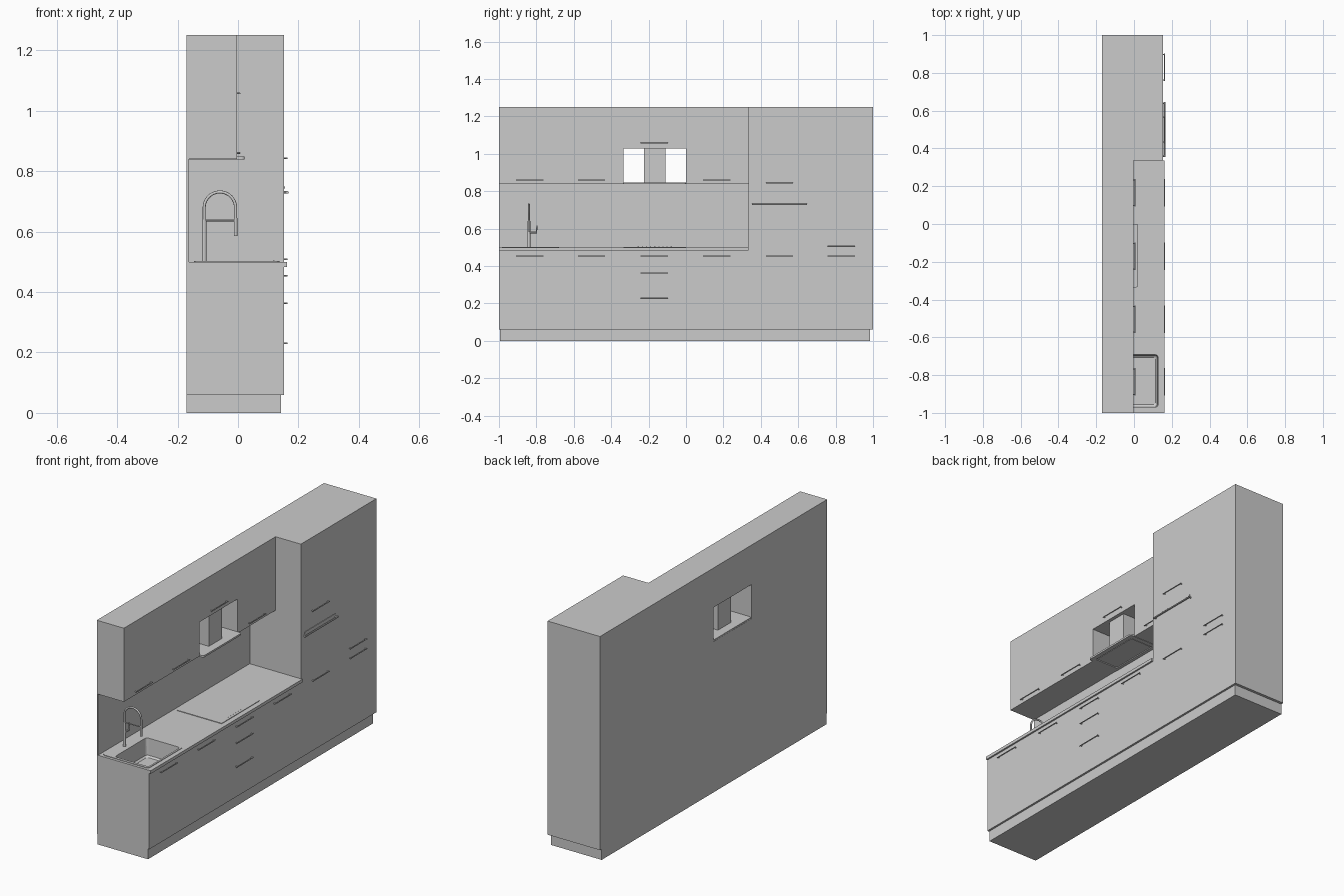
import bpy, bmesh, math
from mathutils import Vector

if "Cube" in bpy.data.objects:
    bpy.data.objects.remove(bpy.data.objects["Cube"])


def make_object(name, bm):
    bmesh.ops.recalc_face_normals(bm, faces=bm.faces)
    me = bpy.data.meshes.new(name)
    bm.to_mesh(me)
    bm.free()
    ob = bpy.data.objects.new(name, me)
    bpy.context.collection.objects.link(ob)
    return ob


def box(name, x0, x1, y0, y1, z0, z1):
    bm = bmesh.new()
    bmesh.ops.create_cube(bm, size=1)
    for v in bm.verts:
        v.co = ((x0 + x1) / 2 + v.co.x * (x1 - x0),
                (y0 + y1) / 2 + v.co.y * (y1 - y0),
                (z0 + z1) / 2 + v.co.z * (z1 - z0))
    return make_object(name, bm)


def rounded_rect(x0, x1, y0, y1, r, n=5):
    pts = []
    corners = [(x1 - r, y1 - r), (x0 + r, y1 - r), (x0 + r, y0 + r), (x1 - r, y0 + r)]
    for k, (cx, cy) in enumerate(corners):
        for i in range(n + 1):
            a = math.pi / 2 * (k + i / n)
            pts.append((cx + r * math.cos(a), cy + r * math.sin(a)))
    return pts


def loft(name, sections, cap_start=True, cap_end=True):
    """Skin a stack of (outline, z) sections."""
    bm = bmesh.new()
    rings = [[bm.verts.new((x, y, z)) for x, y in pts] for pts, z in sections]
    for a, b in zip(rings, rings[1:]):
        for i in range(len(a)):
            j = (i + 1) % len(a)
            bm.faces.new((a[i], a[j], b[j], b[i]))
    if cap_start:
        bm.faces.new(rings[0])
    if cap_end:
        bm.faces.new(rings[-1])
    return make_object(name, bm)


def tube(name, points, radius, sides=2):
    cu = bpy.data.curves.new(name, 'CURVE')
    cu.dimensions = '3D'
    cu.bevel_depth = radius
    cu.bevel_resolution = sides
    cu.use_fill_caps = True
    sp = cu.splines.new('POLY')
    sp.points.add(len(points) - 1)
    for p, co in zip(sp.points, points):
        p.co = (*co, 1)
    sp.use_smooth = len(points) > 4
    ob = bpy.data.objects.new(name, cu)
    bpy.context.collection.objects.link(ob)
    return ob


def handle(x, y, z, half=0.073, out=0.0095, r=0.0026, name="handle"):
    tube(name + "_bar", [(x + out, y - half, z), (x + out, y + half, z)], r)
    for s in (-1, 1):
        yy = y + s * (half - 0.006)
        tube(name + "_post", [(x, yy, z), (x + out, yy, z)], r)


BACK, FRONT, UPPER, SPLIT = -0.17, 0.153, -0.003, 0.335

# Base units and tall units as one L-shaped carcass
bm = bmesh.new()
outline = [(-1, 0.06), (1, 0.06), (1, 1.25), (SPLIT, 1.25), (SPLIT, 0.483), (-1, 0.483)]
face = bm.faces.new([bm.verts.new((BACK, y, z)) for y, z in outline])
ext = bmesh.ops.extrude_face_region(bm, geom=[face])
bmesh.ops.translate(bm, vec=(FRONT - BACK, 0, 0),
                    verts=[g for g in ext["geom"] if isinstance(g, bmesh.types.BMVert)])
carcass = make_object("base_and_tall_cabinets", bm)
box("plinth", BACK, 0.142, -0.995, 0.985, 0, 0.06)
worktop = box("worktop", BACK, 0.162, -1, SPLIT, 0.483, 0.5)
box("backsplash", BACK, -0.162, -1, SPLIT, 0.5, 0.84)

# Wall cabinets around the hood opening
box("wall_cabinet_left", BACK, UPPER, -1, -0.335, 0.84, 1.25)
box("wall_cabinet_right", BACK, UPPER, 0, SPLIT, 0.84, 1.25)
box("wall_cabinet_over_hood", BACK, UPPER, -0.335, 0, 1.03, 1.25)

# Extractor hood: chimney and plate with recessed filter
box("hood_chimney", -0.12, -0.022, -0.225, -0.11, 0.846, 1.03)
hx, hy = (-0.169, 0.022), (-0.335, 0.0)


def hood(inset, r):
    return rounded_rect(hx[0] + inset, hx[1] - inset, hy[0] + inset, hy[1] - inset, r)


loft("hood_plate", [(hood(0, 0.01), 0.848), (hood(0, 0.01), 0.838),
                    (hood(0.025, 0.004), 0.838), (hood(0.025, 0.004), 0.843)])
loft("hood_filter", [(hood(0.03, 0.004), 0.844), (hood(0.03, 0.004), 0.840)])

# Sink: cut the worktop and carcass, then fit a bowl with a rim
sink = (-0.08, 0.127, -0.97, -0.692)


def bowl(d, r):
    return rounded_rect(sink[0] - d, sink[1] + d, sink[2] - d, sink[3] + d, r)


cutter = loft("sink_cutter", [(bowl(0.003, 0.017), 0.39), (bowl(0.003, 0.017), 0.55)])
cutter.hide_render = True
cutter.hide_set(True)
for ob in (worktop, carcass):
    m = ob.modifiers.new("sink_hole", 'BOOLEAN')
    m.operation = 'DIFFERENCE'
    m.solver = 'EXACT'
    m.object = cutter
rim = rounded_rect(-0.145, 0.137, -0.985, -0.678, 0.015)
loft("sink_bowl", [(rim, 0.5), (rim, 0.503), (bowl(0, 0.015), 0.503),
                   (bowl(-0.004, 0.015), 0.41), (bowl(-0.014, 0.012), 0.402)],
     cap_start=False)
tube("sink_drain", [(0.024, -0.831, 0.4), (0.024, -0.831, 0.404)], 0.016, 4)

# Tap: stem, arched hose, spray head, support bar and lever
ty = -0.84
tube("tap_stem", [(-0.112, ty, 0.5), (-0.112, ty, 0.64)], 0.0075, 4)
arch = [(-0.112, ty, 0.64)]
arch += [(-0.06 - 0.052 * math.cos(math.pi * i / 20), ty,
          0.679 + 0.052 * math.sin(math.pi * i / 20)) for i in range(21)]
arch += [(-0.008, ty, 0.63)]
tube("tap_arch", arch, 0.005, 3)
tube("tap_spray_head", [(-0.008, ty, 0.645), (-0.008, ty, 0.586)], 0.006, 4)
tube("tap_support_bar", [(-0.112, ty, 0.637), (-0.008, ty, 0.637)], 0.003)
tube("tap_lever_axle", [(-0.112, ty, 0.58), (-0.112, -0.797, 0.58)], 0.006, 3)
tube("tap_lever", [(-0.112, -0.799, 0.578), (-0.112, -0.797, 0.618)], 0.003)

# Hob with a row of touch controls
box("hob_glass", -0.142, 0.134, -0.335, 0, 0.5, 0.503)
for i in range(9):
    y = -0.255 + i * 0.022
    tube("hob_control", [(0.118, y, 0.503), (0.118, y, 0.5036)], 0.003, 2)

# Door and drawer handles
for y in (-0.835, -0.505, 0.165):
    handle(UPPER, y, 0.86)
handle(UPPER, -0.17, 1.057)
for y in (-0.835, -0.505, -0.17, 0.165, 0.5, 0.83):
    handle(FRONT, y, 0.454)
for y, z in ((-0.17, 0.363), (-0.17, 0.23), (0.5, 0.843), (0.83, 0.508)):
    handle(FRONT, y, z)

# Oven handle and trim strip
handle(FRONT, 0.5, 0.73, half=0.146, out=0.0105, r=0.0045, name="oven_handle")
box("oven_trim", FRONT, FRONT + 0.003, 0.365, 0.635, 0.743, 0.749)
